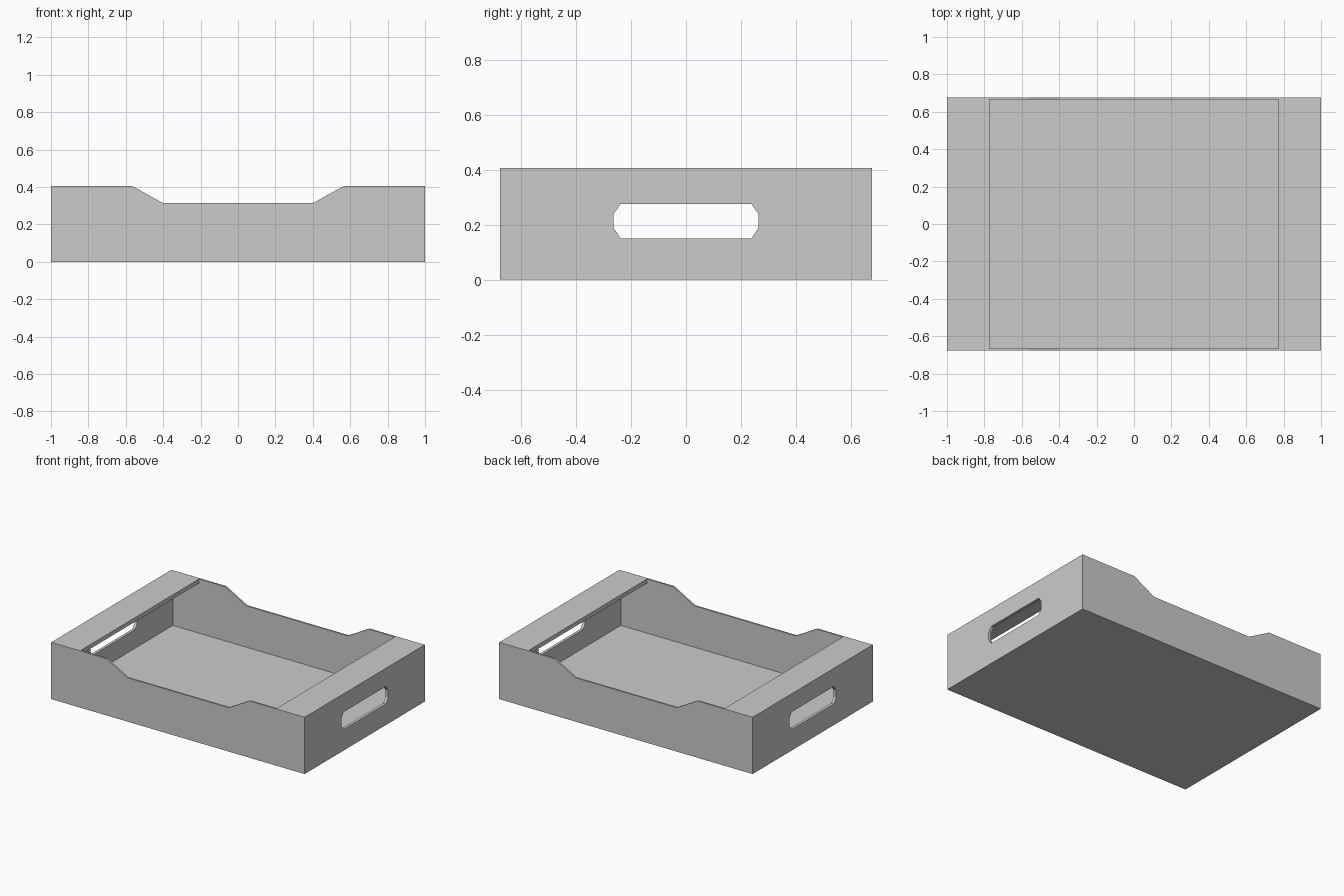
import bpy, bmesh
from mathutils import Vector

if "Cube" in bpy.data.objects:
    bpy.data.objects.remove(bpy.data.objects["Cube"])

L, W, H = 1.0, 0.677, 0.405      # half length, half width, height
SIDE, END, FLOOR, LIP = 0.012, 0.02, 0.018, 0.03


def prism(name, points, axis, half):
    """Extrude a 2D profile symmetrically along x ('X') or y ('Y')."""
    def place(a, b, d):
        return Vector((d, a, b)) if axis == 'X' else Vector((a, d, b))
    bm = bmesh.new()
    face = bm.faces.new([bm.verts.new(place(a, b, -half)) for a, b in points])
    ext = bmesh.ops.extrude_face_region(bm, geom=[face])
    verts = [g for g in ext['geom'] if isinstance(g, bmesh.types.BMVert)]
    bmesh.ops.translate(bm, verts=verts, vec=place(0, 0, 2 * half))
    bmesh.ops.recalc_face_normals(bm, faces=bm.faces)
    mesh = bpy.data.meshes.new(name)
    bm.to_mesh(mesh)
    bm.free()
    ob = bpy.data.objects.new(name, mesh)
    bpy.context.collection.objects.link(ob)
    return ob


def rect(a, z0, z1):
    return [(-a, z0), (a, z0), (a, z1), (-a, z1)]


# Outer block of the tray
tray = prism("tray", rect(L, 0, H), 'Y', W)

# Hollow interior, reaching under the end ledges; opening between the ledges
cutters = [
    prism("interior_cutter", rect(L - END, FLOOR, H - LIP), 'Y', W - SIDE),
    prism("opening_cutter", rect(0.773, 0.2, 0.6), 'Y', W - SIDE),
    # Dipped rims of the long walls
    prism("rim_dip_cutter",
          [(-0.40, 0.313), (0.40, 0.313), (0.565, H), (0.565, 0.6),
           (-0.565, 0.6), (-0.565, H)], 'Y', 1.0),
    # Eight-sided hand holes through both ends
    prism("hand_hole_cutter",
          [(-0.238, 0.15), (0.238, 0.15), (0.263, 0.187), (0.263, 0.238),
           (0.238, 0.275), (-0.238, 0.275), (-0.263, 0.238), (-0.263, 0.187)],
          'X', 1.2),
]

for cutter in cutters:
    cutter.hide_render = True
    mod = tray.modifiers.new(cutter.name, 'BOOLEAN')
    mod.operation = 'DIFFERENCE'
    mod.solver = 'EXACT'
    mod.object = cutter

# Apply the cuts and drop the helpers
bpy.context.view_layer.objects.active = tray
for mod in list(tray.modifiers):
    bpy.ops.object.modifier_apply(modifier=mod.name)
for cutter in cutters:
    bpy.data.objects.remove(cutter)
